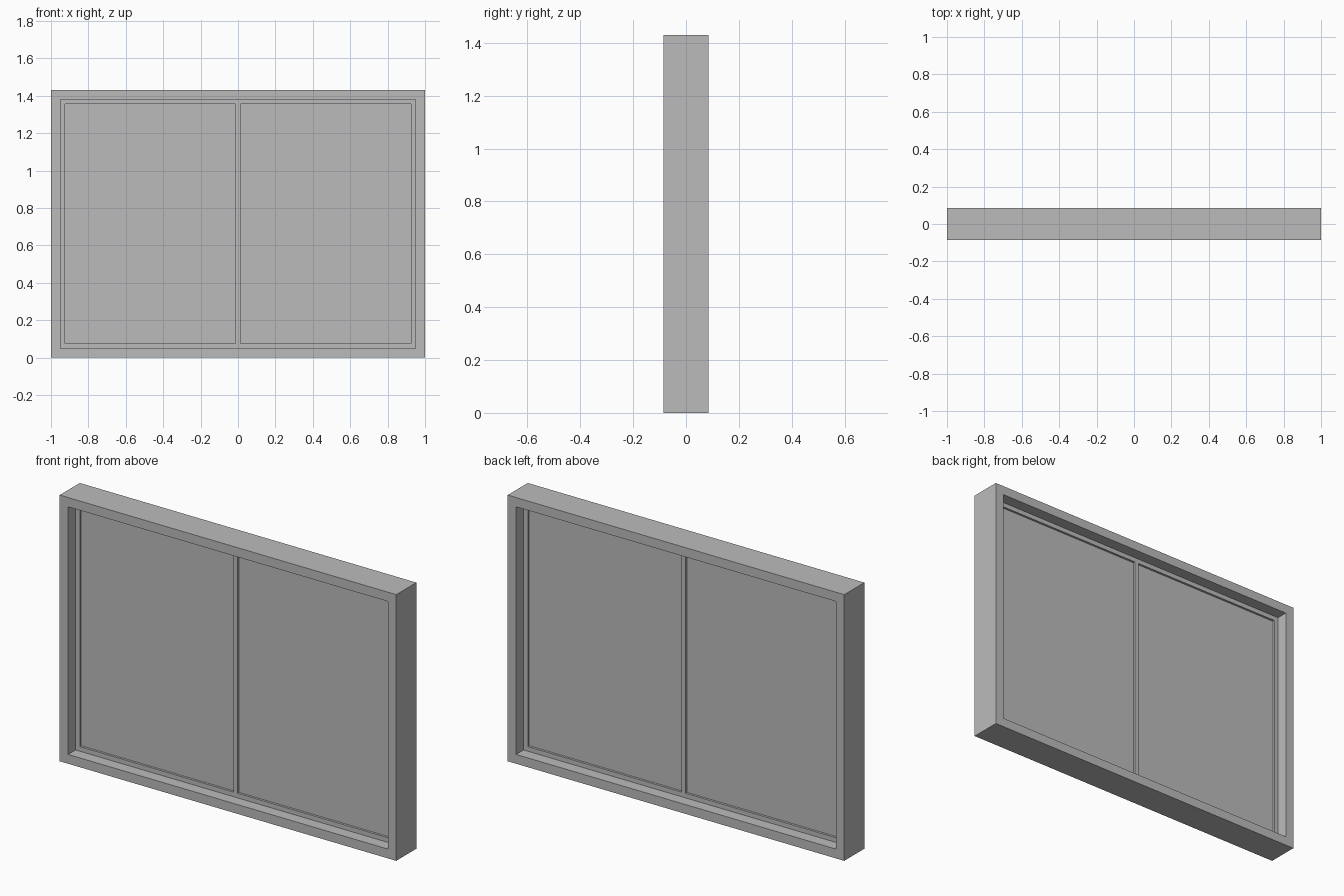
import bpy
import bmesh

cube = bpy.data.objects.get("Cube")
if cube:
    bpy.data.objects.remove(cube, do_unlink=True)

# One flat grey for the whole window
grey = bpy.data.materials.new("window_grey")
grey.use_nodes = True
colour = (0.5, 0.5, 0.5, 1)
grey.diffuse_color = colour
grey.node_tree.nodes["Principled BSDF"].inputs["Base Color"].default_value = colour

WIDTH, HEIGHT, DEPTH = 2.0, 1.43, 0.17
FRAME, SASH = 0.05, 0.025
SASH_DEPTH, PANE_DEPTH = 0.044, 0.02


def finish(name, bm):
    mesh = bpy.data.meshes.new(name)
    bmesh.ops.recalc_face_normals(bm, faces=bm.faces)
    bm.to_mesh(mesh)
    bm.free()
    mesh.materials.append(grey)
    obj = bpy.data.objects.new(name, mesh)
    bpy.context.collection.objects.link(obj)


def rectangle(bm, x0, x1, z0, z1, y):
    return [bm.verts.new((x, y, z)) for x, z in ((x0, z0), (x1, z0), (x1, z1), (x0, z1))]


def panel(name, x0, x1, z0, z1, depth):
    """Solid upright slab centred on y = 0."""
    bm = bmesh.new()
    face = bm.faces.new(rectangle(bm, x0, x1, z0, z1, -depth / 2))
    side = bmesh.ops.extrude_face_region(bm, geom=[face], use_keep_orig=True)
    verts = [v for v in side["geom"] if isinstance(v, bmesh.types.BMVert)]
    bmesh.ops.translate(bm, verts=verts, vec=(0, depth, 0))
    finish(name, bm)


def ring(name, x0, x1, z0, z1, border, depth):
    """Rectangular border swept around an opening, with mitred corners."""
    bm = bmesh.new()
    b, y = border, depth / 2
    loops = [rectangle(bm, x0, x1, z0, z1, -y),
             rectangle(bm, x0 + b, x1 - b, z0 + b, z1 - b, -y),
             rectangle(bm, x0 + b, x1 - b, z0 + b, z1 - b, y),
             rectangle(bm, x0, x1, z0, z1, y)]
    for i, loop in enumerate(loops):
        other = loops[(i + 1) % 4]
        for j in range(4):
            k = (j + 1) % 4
            bm.faces.new((loop[j], loop[k], other[k], other[j]))
    finish(name, bm)


# Deep outer frame
ring("outer_frame", -WIDTH / 2, WIDTH / 2, 0, HEIGHT, FRAME, DEPTH)

# Slim sash set back inside the frame, with a central bar
inner_x = WIDTH / 2 - FRAME
low, high = FRAME, HEIGHT - FRAME
ring("sash", -inner_x, inner_x, low, high, SASH, SASH_DEPTH)
panel("centre_bar", -SASH / 2, SASH / 2, low + SASH, high - SASH, SASH_DEPTH)

# Two panes, recessed within the sash
edge = inner_x - SASH
panel("right_pane", -edge, -SASH / 2, low + SASH, high - SASH, PANE_DEPTH)
panel("left_pane", SASH / 2, edge, low + SASH, high - SASH, PANE_DEPTH)
